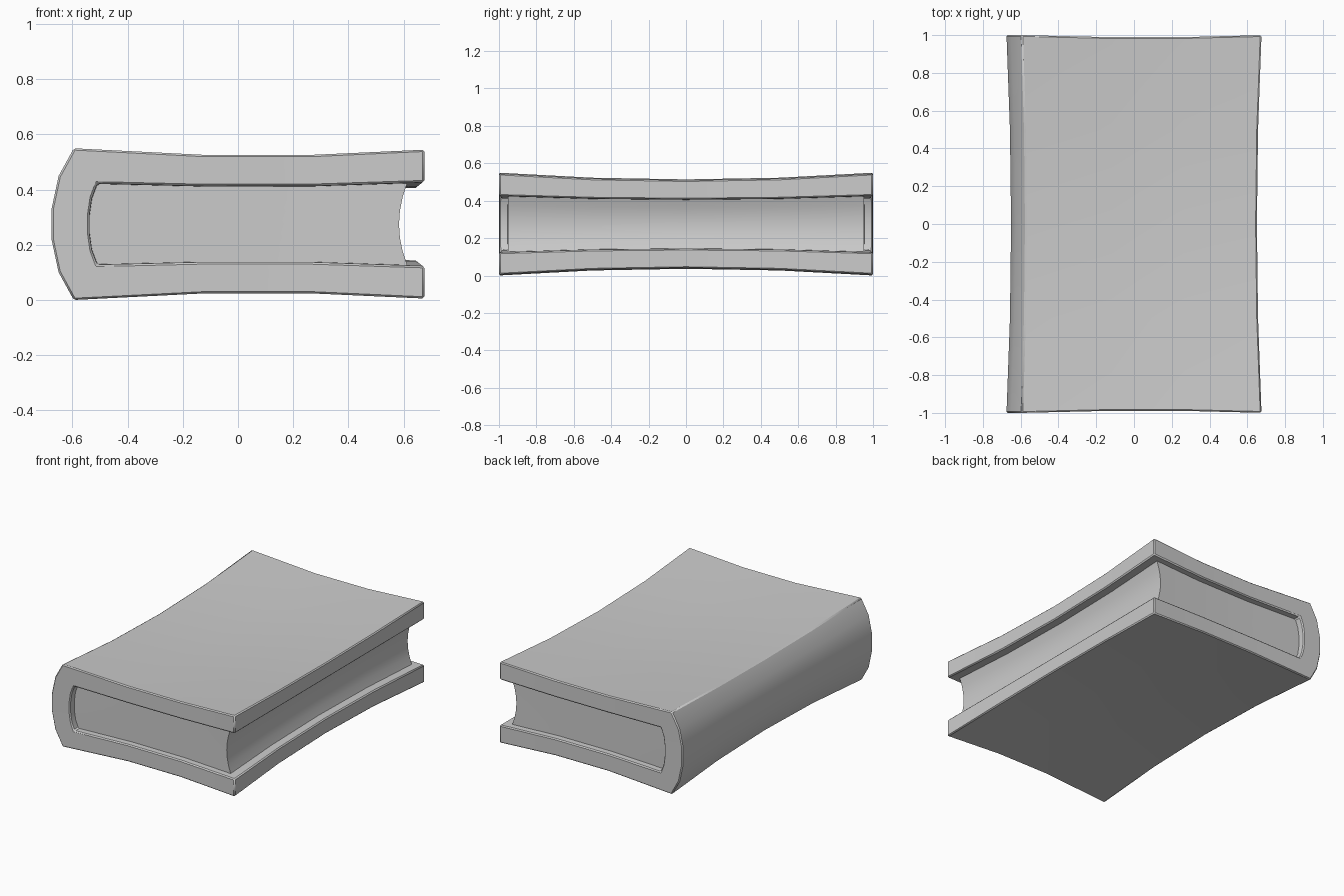
import bpy, bmesh

if "Cube" in bpy.data.objects:
    bpy.data.objects.remove(bpy.data.objects["Cube"])

MID = 0.275  # mid height of the book


def pinch(x, y, h):
    """Draw the block inwards so that every outer face is slightly hollow."""
    u = 1 - min(1.0, ((x - 0.05) / 0.64) ** 2)
    v = 1 - y * y
    return (x * (1 - 0.036 * v), y * (1 - 0.012 * u),
            MID + h * (1 - 0.13 * v) * (1 - 0.09 * u))


def loft(name, curves, ys):
    """Sweep a profile made of stacked (x, height) curves along y."""
    bm = bmesh.new()
    n, m = len(curves), len(curves[0])
    # index path round the outside of the profile
    rim = ([(0, j) for j in range(m)] + [(i, m - 1) for i in range(1, n)] +
           [(n - 1, j) for j in range(m - 2, -1, -1)] +
           [(i, 0) for i in range(n - 2, 0, -1)])
    rings = []
    for y in ys:
        rings.append({k: bm.verts.new(pinch(curves[k[0]][k[1]][0], y,
                                            curves[k[0]][k[1]][1])) for k in rim})
    for ring, y in ((rings[0], ys[0]), (rings[-1], ys[-1])):
        for i in range(n):
            for j in range(m):
                if (i, j) not in ring:
                    x, h = curves[i][j]
                    ring[i, j] = bm.verts.new(pinch(x, y, h))
        for i in range(n - 1):
            for j in range(m - 1):
                bm.faces.new([ring[i, j], ring[i + 1, j],
                              ring[i + 1, j + 1], ring[i, j + 1]])
    for a, b in zip(rings, rings[1:]):
        for p, q in zip(rim, rim[1:] + rim[:1]):
            bm.faces.new([a[p], a[q], b[q], b[p]])
    bmesh.ops.recalc_face_normals(bm, faces=bm.faces)
    mesh = bpy.data.meshes.new(name)
    bm.to_mesh(mesh)
    bm.free()
    ob = bpy.data.objects.new(name, mesh)
    bpy.context.collection.objects.link(ob)
    bpy.ops.object.select_all(action='DESELECT')
    ob.select_set(True)
    bpy.context.view_layer.objects.active = ob
    bpy.ops.object.shade_smooth_by_angle()
    return ob


def mirrored(half):
    return half + [(x, -h) for x, h in reversed(half)]


# Cover: two boards joined by a rounded spine
outer = mirrored([(0.675, 0.271), (0.27, 0.273), (-0.12, 0.274),
                  (-0.595, 0.275), (-0.65, 0.175), (-0.675, 0.058)])
inner = mirrored([(0.675, 0.152), (0.27, 0.15), (-0.12, 0.15),
                  (-0.51, 0.15), (-0.53, 0.095), (-0.539, 0.032)])
cover = loft("book_cover", [outer, inner], [-1, -0.5, 0, 0.5, 1])
bevel = cover.modifiers.new("edge_bevel", 'BEVEL')
bevel.width = 0.007
bevel.segments = 1
bevel.limit_method = 'ANGLE'
bevel.angle_limit = 0.7

# Page block: hollow fore edge, tucked slightly into the cover
rows = []
for k in range(7):
    t = 1 - k / 3
    h = 0.153 * t
    rows.append([(-0.56 + 0.03 * t * t, h), (-0.12, h), (0.27, h),
                 (0.585 + 0.03 * t * t, h)])
loft("page_block", rows, [-0.955, -0.5, 0, 0.5, 0.955])
